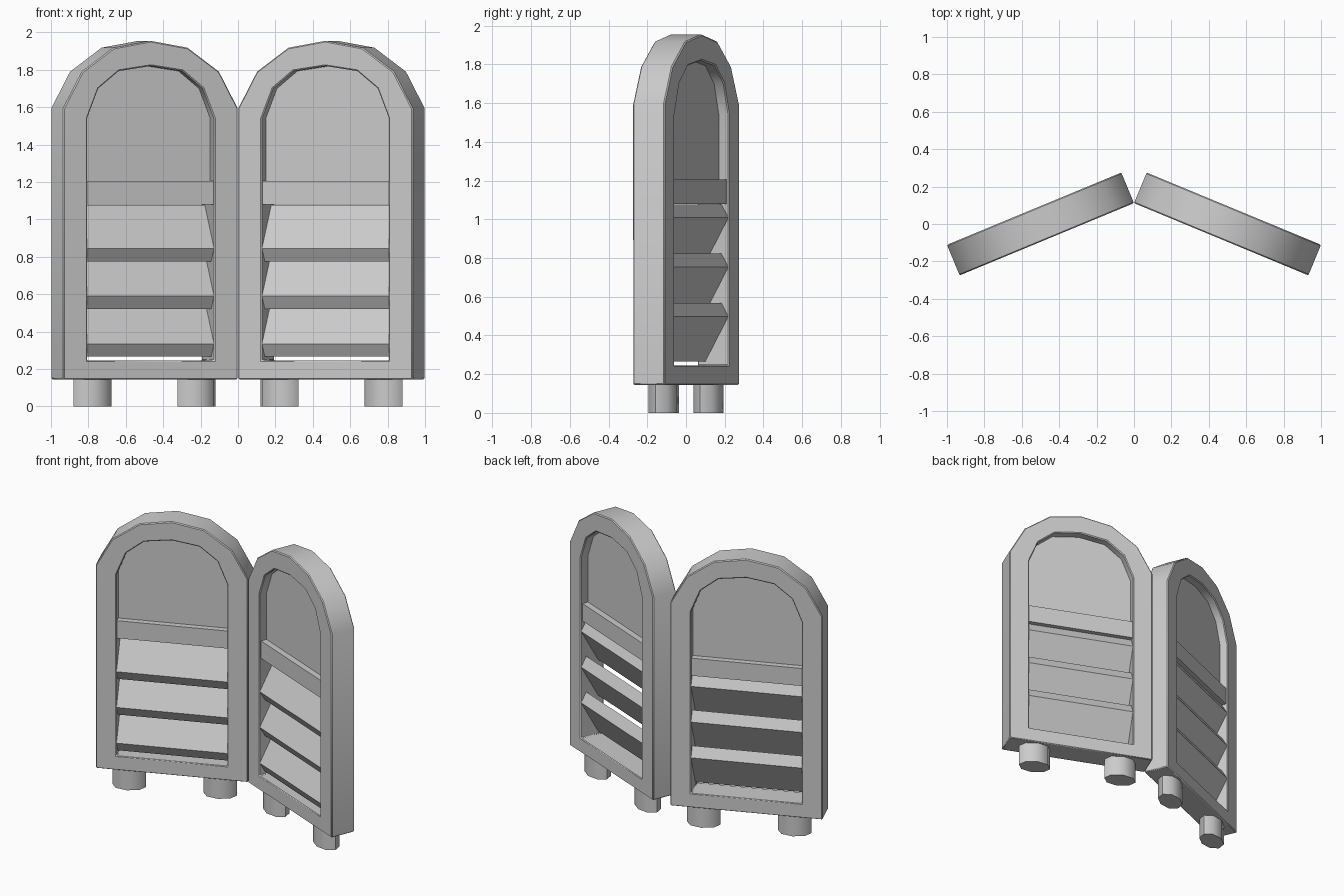
import bpy, bmesh, math
from mathutils import Matrix

if "Cube" in bpy.data.objects:
    bpy.data.objects.remove(bpy.data.objects["Cube"])

# Panel frame: u = along the width, v = front-to-back depth, z = height
L, T, A = 1.009, 0.177, math.radians(22.5)
PLACE = Matrix.Translation((0, 0.1115, 0)) @ Matrix.Rotation(-A, 4, 'Z')


def finish(name, bm, bevel=0, smooth=None):
    """Swing the part into place on the right panel and mirror it to the left."""
    bmesh.ops.recalc_face_normals(bm, faces=bm.faces)
    bm.transform(PLACE)
    me = bpy.data.meshes.new(name)
    bm.to_mesh(me)
    bm.free()
    ob = bpy.data.objects.new(name, me)
    bpy.context.collection.objects.link(ob)
    if smooth:
        bpy.ops.object.select_all(action='DESELECT')
        ob.select_set(True)
        bpy.context.view_layer.objects.active = ob
        bpy.ops.object.shade_smooth_by_angle(angle=math.radians(smooth))
    if bevel:
        b = ob.modifiers.new("Bevel", 'BEVEL')
        b.width, b.segments = bevel, 1
        b.limit_method, b.angle_limit = 'ANGLE', math.radians(60)
    m = ob.modifiers.new("Mirror", 'MIRROR')
    m.use_mirror_merge = False
    return ob


def prism(name, start, end):
    """Solid between two matching loops of points."""
    bm = bmesh.new()
    a = [bm.verts.new(p) for p in start]
    b = [bm.verts.new(p) for p in end]
    bm.faces.new(a)
    bm.faces.new(b)
    for i in range(len(a)):
        j = (i + 1) % len(a)
        bm.faces.new((a[i], a[j], b[j], b[i]))
    return finish(name, bm)


def arch(half):
    """Mirror a left half outline (bottom to crown) about the panel centre."""
    return half + [(L - u, z) for u, z in reversed(half[:-1])]


outer = arch([(0, 0.145), (0, 1.595), (0.108, 1.79), (0.29, 1.918), (L / 2, 1.955)])
inner = arch([(0.137, 0.245), (0.137, 1.54), (0.202, 1.70), (0.32, 1.793), (L / 2, 1.82)])

# Arched frame
bm = bmesh.new()
loops = [[bm.verts.new((u, v, z)) for u, z in o]
         for o, v in ((outer, 0), (outer, T), (inner, T), (inner, 0))]
n = len(outer)
for k in range(4):
    p, q = loops[k], loops[(k + 1) % 4]
    for i in range(n):
        j = (i + 1) % n
        bm.faces.new((p[i], p[j], q[j], q[i]))
finish("arched_frame", bm, bevel=0.006, smooth=50)

# Recessed upper board
board = [(u, max(z, 1.12)) for u, z in inner]
prism("upper_board", [(u, 0.057, z) for u, z in board], [(u, 0.12, z) for u, z in board])

# Cross bar and slanted slats spanning the opening
U0, U1 = inner[0][0], inner[-1][0]


def rail(name, profile):
    prism(name, [(U0, v, z) for v, z in profile], [(U1, v, z) for v, z in profile])


rail("cross_bar", [(0.014, 1.08), (0.163, 1.08), (0.163, 1.205), (0.014, 1.205)])
for i in range(3):
    d = -0.255 * i
    rail(f"slat_{i + 1}", [(0.004, 0.845 + d), (0.044, 0.776 + d),
                           (0.173, 1.008 + d), (0.134, 1.077 + d)])

# Oval feet
for i, u in enumerate((0.203, L - 0.203)):
    bm = bmesh.new()
    bmesh.ops.create_cone(bm, cap_ends=True, segments=8, radius1=1, radius2=1, depth=0.15,
                          matrix=Matrix.Translation((u, T / 2, 0.075))
                          @ Matrix.Diagonal((0.11, 0.074, 1, 1)))
    finish(f"foot_{i + 1}", bm, smooth=62)
